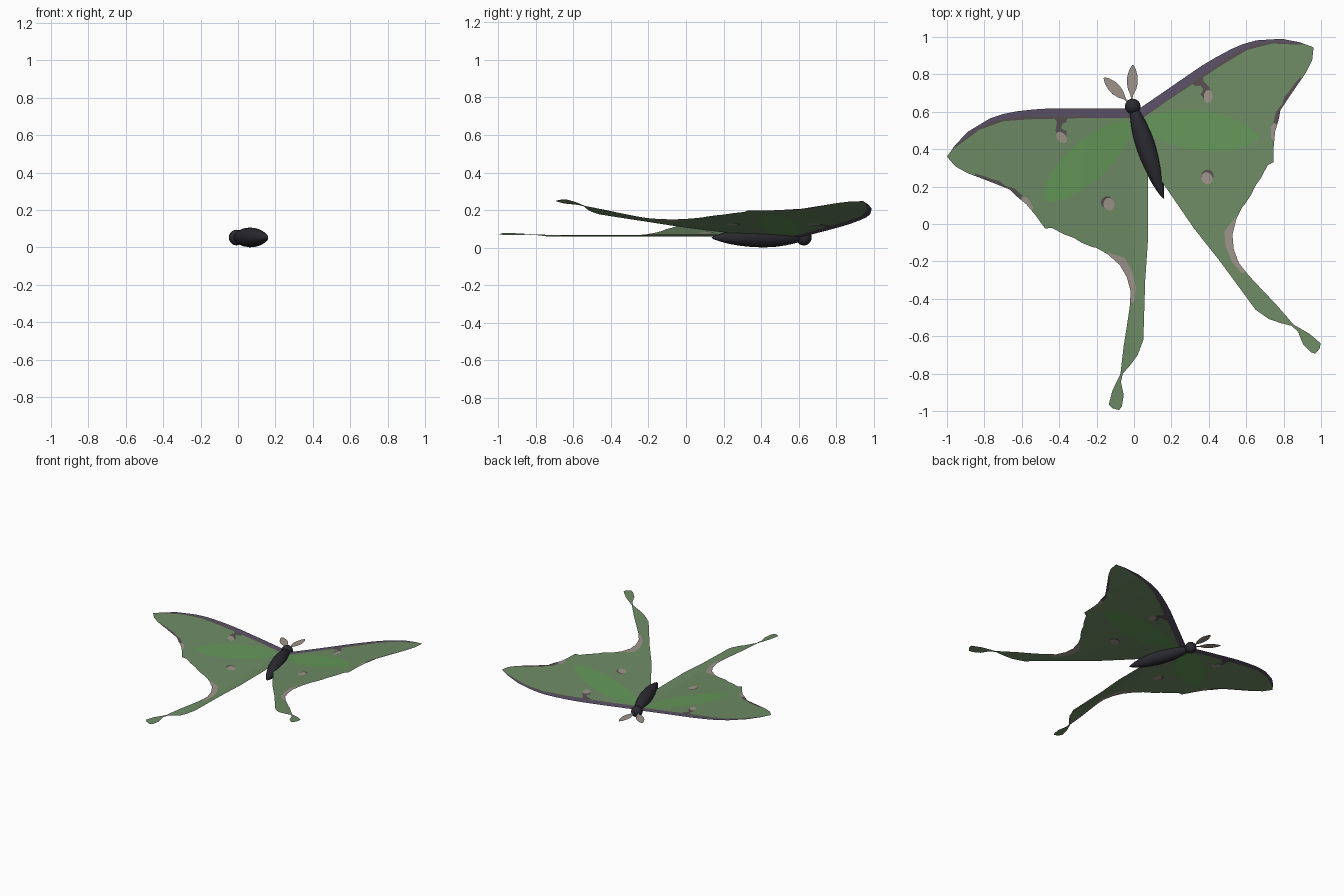
import bpy, bmesh, math
from mathutils import Vector, Matrix
from mathutils.geometry import delaunay_2d_cdt

if "Cube" in bpy.data.objects:
    bpy.data.objects.remove(bpy.data.objects["Cube"])


def material(name, r, g, b):
    m = bpy.data.materials.new(name)
    lin = [((c / 255 + 0.055) / 1.055) ** 2.4 for c in (r, g, b)]
    m.diffuse_color = (*lin, 1)
    m.use_nodes = True
    m.node_tree.nodes["Principled BSDF"].inputs["Base Color"].default_value = m.diffuse_color
    return m


GREEN = material("wing green", 110, 139, 101)
BRIGHT = material("bright green", 100, 151, 89)
PURPLE = material("edge purple", 92, 82, 104)
GREY = material("dark grey", 88, 79, 81)
TAUPE = material("pale taupe", 157, 148, 138)
BLACK = material("body black", 42, 42, 49)


def make(name, bm, mats, smooth=True):
    me = bpy.data.meshes.new(name)
    bm.to_mesh(me)
    bm.free()
    for m in mats:
        me.materials.append(m)
    ob = bpy.data.objects.new(name, me)
    bpy.context.collection.objects.link(ob)
    for p in me.polygons:
        p.use_smooth = smooth
    return ob


def inside(p, poly):
    hit = False
    for a, b in zip(poly, poly[1:] + poly[:1]):
        if (a[1] > p[1]) != (b[1] > p[1]):
            if p[0] < a[0] + (p[1] - a[1]) / (b[1] - a[1]) * (b[0] - a[0]):
                hit = not hit
    return hit


def ellipse(cx, cy, a, b, angle, n=24, power=1):
    """Ellipse outline; a power above 1 gives it pointed ends."""
    c, s = math.cos(angle), math.sin(angle)
    pts = []
    for i in range(n):
        w = 2 * math.pi * i / n
        x, y = a * math.cos(w), b * math.copysign(abs(math.sin(w)) ** power, math.sin(w))
        pts.append((cx + x * c - y * s, cy + x * s + y * c))
    return pts


# Wing outline: leading edge, tip, ragged margin, tail, inner edge
outline = [(0, .618), (-.45, .618), (-.54, .612), (-.63, .602), (-.70, .588), (-.77, .564), (-.885, .495),
           (-.955, .424), (-1, .36), (-.955, .308), (-.89, .272), (-.80, .238), (-.72, .207), (-.665, .185),
           (-.63, .15), (-.575, .105), (-.525, .045), (-.475, -.025), (-.44, -.02),
           (-.375, -.055), (-.32, -.075), (-.28, -.10), (-.225, -.122), (-.20, -.128),
           (-.14, -.162), (-.075, -.22), (-.038, -.285), (-.018, -.36), (-.023, -.445),
           (-.038, -.545), (-.055, -.65), (-.065, -.735), (-.072, -.80), (-.115, -.89),
           (-.135, -.965), (-.115, -.985), (-.08, -.995), (-.065, -.975), (-.055, -.915),
           (-.07, -.845), (-.06, -.80), (-.02, -.755), (.02, -.70), (.05, -.62),
           (.06, -.30), (.075, -.08), (.075, .24), (.06, .40), (.03, .55)]

# Coloured regions of the wing: later entries win
regions = [
    (GREEN, outline),
    (BRIGHT, ellipse(-.25, .335, .31, .107, math.radians(42), 28, 1.25)),
    (GREY, [(.05, .565), (-.2, .568), (-.55, .56), (-.7, .55), (-.83, .502), (-.95, .412),
            (-1.05, .36), (-1, .7), (.05, .7)]),
    (PURPLE, [(.05, .572), (-.4, .574), (-.6, .577), (-.75, .55), (-.86, .495), (-.95, .417),
              (-1.05, .37), (-1, .7), (.05, .7)]),
    # hooked eye mark
    (GREY, [(-.43, .573), (-.355, .573), (-.362, .545), (-.385, .535), (-.388, .51), (-.36, .495),
            (-.36, .45), (-.40, .45), (-.42, .50), (-.412, .545)]),
    (TAUPE, ellipse(-.387, .463, .036, .024, math.radians(-50), 10)),
    # hind wing spot
    (GREY, ellipse(-.143, .115, .034, .034, 0, 12)),
    (TAUPE, ellipse(-.134, .106, .03, .034, 0, 12)),
    # margin marks
    (GREY, [(-.86, .22), (-.85, .27), (-.79, .252), (-.76, .24), (-.72, .23), (-.69, .205), (-.64, .19),
            (-.60, .155), (-.57, .13), (-.54, .085), (-.60, .05), (-.75, .15)]),
    (TAUPE, [(-.61, .10), (-.60, .148), (-.57, .14), (-.54, .09), (-.545, .05)]),
    # pale rim of the tail curve
    (TAUPE, [(-.145, -.15), (-.133, -.17), (-.077, -.233), (-.045, -.294), (-.029, -.36),
             (-.03, -.42), (.0, -.42), (.01, -.34), (-.01, -.25), (-.05, -.18)]),
]

STEP = .08


def wing(name, to_side, slope, curve, base):
    """Cut a flat sheet along all region outlines and bend it upwards along x."""
    regs = [(m, [to_side(*p) for p in poly]) for m, poly in regions]
    verts, edges = [], []
    for _, poly in regs:
        o = len(verts)
        verts += [Vector(p) for p in poly]
        edges += [(o + i, o + (i + 1) % len(poly)) for i in range(len(poly))]
    for i in range(-15, 16):                       # bending lines
        edges.append((len(verts), len(verts) + 1))
        verts += [Vector((i * STEP, -1.3)), Vector((i * STEP, 1.3))]

    def height(x):                                 # straight between bending lines
        k = math.floor(x / STEP)
        h = [base + slope * abs(q) + curve * q * q for q in (k * STEP, (k + 1) * STEP)]
        return h[0] + (h[1] - h[0]) * (x / STEP - k)

    vs, _, fs, *_ = delaunay_2d_cdt(verts, edges, [], 0, 1e-5)
    mats = [GREEN, BRIGHT, PURPLE, GREY, TAUPE]
    bm = bmesh.new()
    bv = [bm.verts.new((v.x, v.y, height(v.x))) for v in vs]
    for f in fs:
        c = sum((vs[i] for i in f), Vector((0, 0))) / len(f)
        if inside(c, regs[0][1]):
            face = bm.faces.new([bv[i] for i in f])
            face.material_index = mats.index([m for m, poly in regs if inside(c, poly)][-1])
    for f in bm.faces:
        f.normal_update()
        if f.normal.z < 0:
            f.normal_flip()
    bmesh.ops.delete(bm, geom=[v for v in bm.verts if not v.link_faces], context='VERTS')
    make(name, bm, mats)


# Wings: the right one is mirrored across the slanted body axis and raised a little more
A, B = math.cos(math.radians(214.5)), math.sin(math.radians(214.5))
wing("left_wing", lambda x, y: (x, y), .155, -.025, .058)
wing("right_wing", lambda x, y: (A * x + B * y + .34, B * x - A * y + .081), .165, .04, .052)

# Body: revolved spindle from neck to tail point
start, end = Vector((-.006, .625, .055)), Vector((.158, .135, .052))
rot = (end - start).to_track_quat('Z', 'Y').to_matrix().to_4x4()
length = (end - start).length
profile = [(0, .02), (.08, .031), (.18, .042), (.3, .05), (.42, .053), (.55, .051),
           (.68, .044), (.8, .034), (.9, .021), (.97, .009), (1, .001)]
bm = bmesh.new()
N = 20
rings = []
for t, r in profile:
    rings.append([bm.verts.new(Matrix.Translation(start) @ rot @ Vector(
        (r * math.cos(2 * math.pi * k / N), r * math.sin(2 * math.pi * k / N), t * length)))
        for k in range(N)])
for a, b in zip(rings, rings[1:]):
    for k in range(N):
        bm.faces.new((a[k], a[(k + 1) % N], b[(k + 1) % N], b[k]))
bm.faces.new(rings[0][::-1])
bm.faces.new(rings[-1])
bmesh.ops.recalc_face_normals(bm, faces=bm.faces)
make("body", bm, [BLACK])

# Head
bm = bmesh.new()
bmesh.ops.create_uvsphere(bm, u_segments=16, v_segments=10, radius=.042,
                          matrix=Matrix.Translation((-.007, .628, .053)))
make("head", bm, [BLACK])


# Antennae: flat feather-shaped leaves
def antenna(name, base, tip, half):
    b, t = Vector(base), Vector(tip)
    side = Vector((-(t - b).y, (t - b).x)).normalized()
    prof = [(0, .12), (.18, .2), (.35, .75), (.52, 1), (.7, .95), (.88, .6), (1, .12)]
    pts = [b + (t - b) * u - side * half * w for u, w in prof]
    pts += [b + (t - b) * u + side * half * w for u, w in reversed(prof)]
    bm = bmesh.new()
    bm.faces.new([bm.verts.new((p.x, p.y, .06)) for p in reversed(pts)])
    for f in bm.faces:
        f.normal_update()
        if f.normal.z < 0:
            f.normal_flip()
    make(name, bm, [TAUPE], False)


antenna("right_antenna", (-.013, .65), (-.006, .85), .029)
antenna("left_antenna", (-.025, .645), (-.16, .782), .029)
